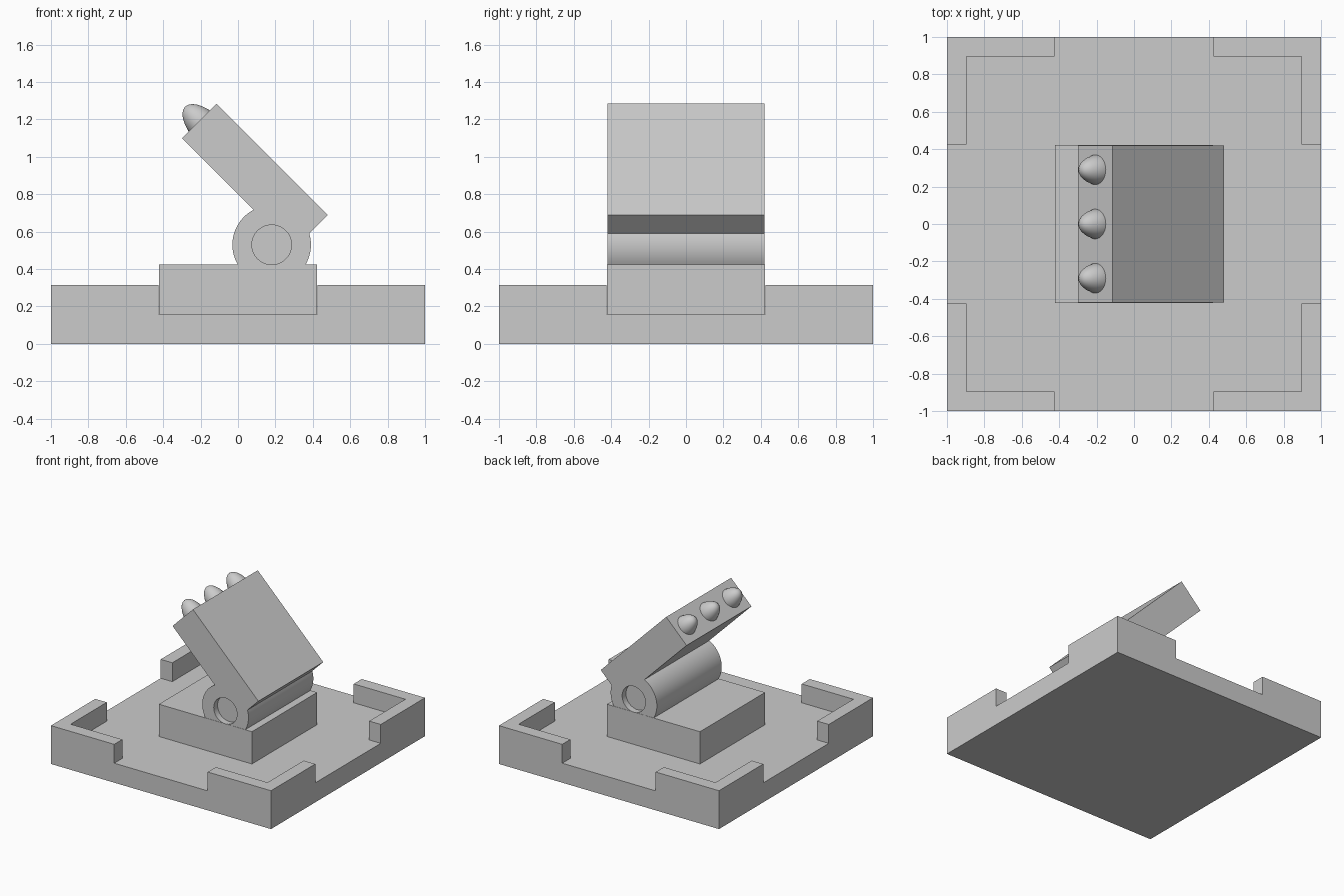
import bpy, bmesh
from math import cos, sin, pi, radians
from mathutils import Matrix, Vector

if "Cube" in bpy.data.objects:
    bpy.data.objects.remove(bpy.data.objects["Cube"], do_unlink=True)

grey = bpy.data.materials.new("plain grey")
grey.use_nodes = True
grey.diffuse_color = (0.6, 0.6, 0.6, 1)
grey.node_tree.nodes["Principled BSDF"].inputs["Base Color"].default_value = (0.6, 0.6, 0.6, 1)


def add_object(name, bm):
    bmesh.ops.recalc_face_normals(bm, faces=bm.faces)
    mesh = bpy.data.meshes.new(name)
    bm.to_mesh(mesh)
    bm.free()
    mesh.materials.append(grey)
    obj = bpy.data.objects.new(name, mesh)
    bpy.context.collection.objects.link(obj)
    return obj


def prism(name, outline, low, high, along_y=False):
    """Extrude a flat outline along z, or an x-z outline along y."""
    bm = bmesh.new()
    if along_y:
        points, shift = [(a, low, b) for a, b in outline], (0, high - low, 0)
    else:
        points, shift = [(a, b, low) for a, b in outline], (0, 0, high - low)
    face = bm.faces.new([bm.verts.new(p) for p in points])
    grown = bmesh.ops.extrude_face_region(bm, geom=[face], use_keep_orig=True)
    bmesh.ops.translate(bm, vec=shift,
                        verts=[g for g in grown["geom"] if isinstance(g, bmesh.types.BMVert)])
    return add_object(name, bm)


def square(half):
    return [(-half, -half), (half, -half), (half, half), (-half, half)]


def arc(centre, radius, start, end, steps):
    angles = [radians(start + (end - start) * i / steps) for i in range(steps + 1)]
    return [(centre[0] + radius * cos(a), centre[1] + radius * sin(a)) for a in angles]


def activate(obj):
    bpy.ops.object.select_all(action="DESELECT")
    obj.select_set(True)
    bpy.context.view_layer.objects.active = obj


def cut(obj, cutter):
    activate(obj)
    mod = obj.modifiers.new("cut", "BOOLEAN")
    mod.operation = "DIFFERENCE"
    mod.solver = "EXACT"
    mod.object = cutter
    bpy.ops.object.modifier_apply(modifier=mod.name)
    bpy.data.objects.remove(cutter, do_unlink=True)


def smooth(obj):
    activate(obj)
    bpy.ops.object.shade_smooth_by_angle(angle=radians(30))


# Base: a block hollowed out by a cross, leaving four corner walls
FLOOR, INNER, GAP, OUT = 0.16, 0.895, 0.425, 1.1
base = prism("base", square(1), 0, 0.315)
quarter = [(INNER, -GAP), (OUT, -GAP), (OUT, GAP), (INNER, GAP), (INNER, INNER)]
cross = []
for turn in range(4):
    c, s = round(cos(turn * pi / 2)), round(sin(turn * pi / 2))
    cross += [(x * c - y * s, x * s + y * c) for x, y in quarter]
cut(base, prism("floor_cutter", cross, FLOOR, 0.5))

# Pedestal
prism("pedestal", square(0.423), FLOOR, 0.425)

# Launcher: round hinge and tilted box share one side profile
HINGE = (0.18, 0.53)
WIDTH = 0.421
box_corners = [(0.48, 0.69), (-0.115, 1.285), (-0.30, 1.10)]
profile = (arc(HINGE, 0.21, -30, 16.9, 10) + box_corners
           + arc(HINGE, 0.21, 117.4, 210, 20))
launcher = prism("hinge_and_launch_box", profile, -WIDTH, WIDTH, True)

# Shallow round recess at each end of the hinge
for side in (-1, 1):
    ends = sorted((side * (WIDTH - 0.05), side * (WIDTH + 0.1)))
    cut(launcher, prism("recess_cutter", arc(HINGE, 0.106, 0, 352.5, 47), *ends, True))
smooth(launcher)

# Missile noses: rounded cones on the upper end of the box
nose = [(0.08, -0.01), (0.08, 0), (0.068, 0.04), (0.053, 0.07),
        (0.037, 0.09), (0.02, 0.102), (0, 0.107)]
aim = Vector((-1, 0, 1)).to_track_quat("Z", "Y").to_matrix().to_4x4()
for label, y in (("front", -0.29), ("middle", 0), ("back", 0.29)):
    bm = bmesh.new()
    verts = [bm.verts.new((r, 0, h)) for r, h in nose]
    edges = [bm.edges.new(pair) for pair in zip(verts, verts[1:])]
    bmesh.ops.spin(bm, geom=verts + edges, axis=(0, 0, 1), cent=(0, 0, 0),
                   angle=2 * pi, steps=32)
    bmesh.ops.remove_doubles(bm, verts=bm.verts, dist=0.0005)
    bmesh.ops.transform(bm, verts=bm.verts,
                        matrix=Matrix.Translation((-0.2075, y, 1.1925)) @ aim)
    smooth(add_object(label + "_missile_nose", bm))
